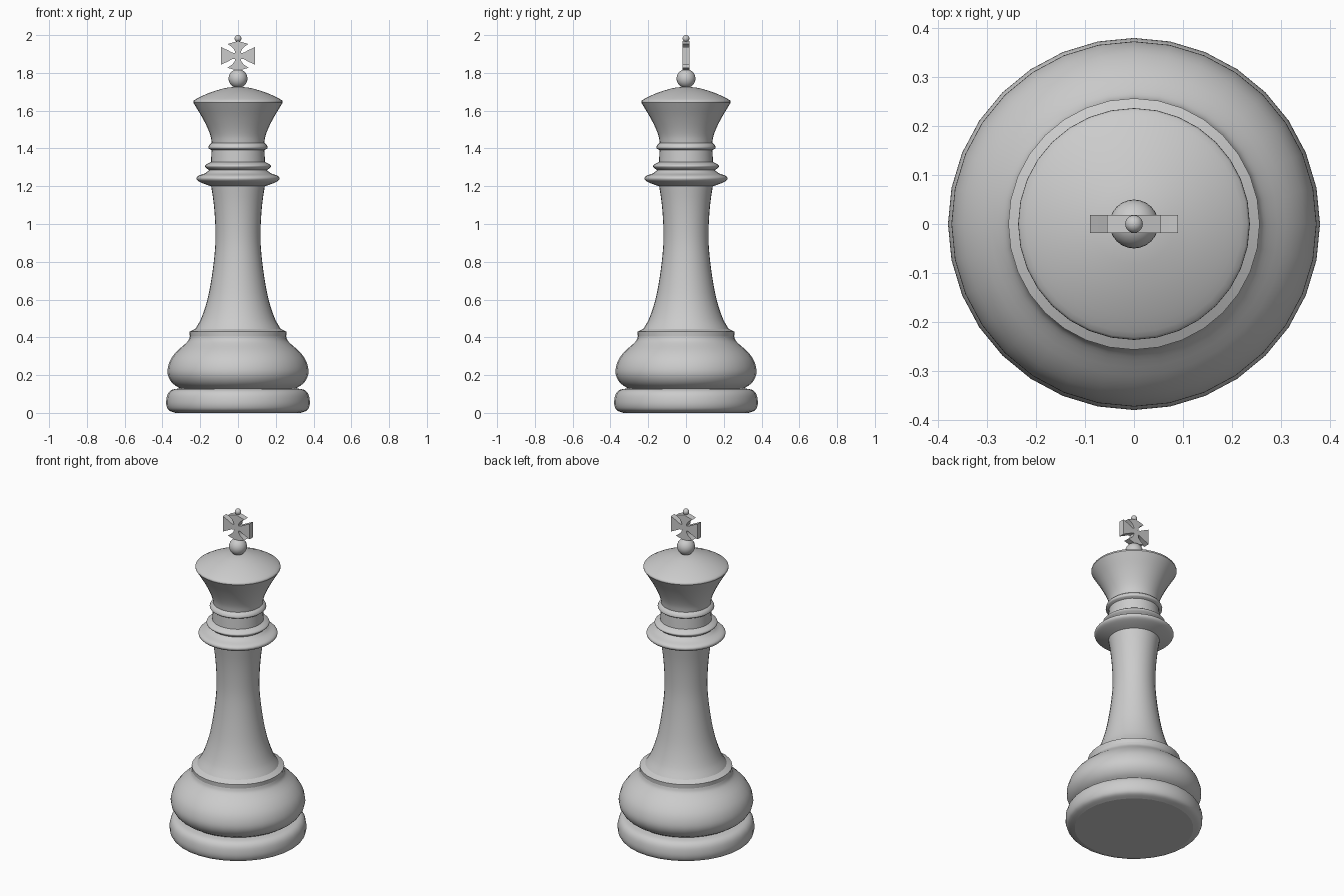
import bpy, bmesh, math
from mathutils import Vector

if "Cube" in bpy.data.objects:
    bpy.data.objects.remove(bpy.data.objects["Cube"])

SEGS = 32


def finish(name, bm, angle=40):
    bmesh.ops.recalc_face_normals(bm, faces=bm.faces)
    mesh = bpy.data.meshes.new(name)
    bm.to_mesh(mesh)
    bm.free()
    ob = bpy.data.objects.new(name, mesh)
    bpy.context.collection.objects.link(ob)
    bpy.ops.object.select_all(action='DESELECT')
    ob.select_set(True)
    bpy.context.view_layer.objects.active = ob
    bpy.ops.object.shade_smooth_by_angle(angle=math.radians(angle))
    return ob


def spline(pts, steps):
    # Catmull-Rom through the profile points
    p = [Vector(q) for q in pts]
    p = [2 * p[0] - p[1]] + p + [2 * p[-1] - p[-2]]
    out = []
    for a, b, c, d in zip(p, p[1:], p[2:], p[3:]):
        for i in range(steps):
            t = i / steps
            out.append(0.5 * (2 * b + (c - a) * t + (2 * a - 5 * b + 4 * c - d) * t * t
                              + (3 * b - a - 3 * c + d) * t ** 3))
    return out + [p[-2]]


def lathe(name, pts, steps=3):
    # pts are (radius, height); radius 0 closes the surface on the axis
    bm = bmesh.new()
    prof = spline(pts, steps) if steps > 1 else [Vector(q) for q in pts]
    verts = [bm.verts.new((max(r, 0), 0, z)) for r, z in prof]
    edges = [bm.edges.new(e) for e in zip(verts, verts[1:])]
    bmesh.ops.spin(bm, geom=verts + edges, cent=(0, 0, 0), axis=(0, 0, 1),
                   angle=math.tau, steps=SEGS, use_merge=False)
    bmesh.ops.remove_doubles(bm, verts=bm.verts, dist=1e-5)
    return finish(name, bm)


def ball(name, radius, z):
    bm = bmesh.new()
    bmesh.ops.create_uvsphere(bm, u_segments=24, v_segments=14, radius=radius)
    bmesh.ops.translate(bm, verts=bm.verts, vec=(0, 0, z))
    return finish(name, bm)


# foot and body
lathe("foot_underside", [(0, 0), (0.33, 0.0)], 1)
lathe("foot", [(0.33, 0), (0.365, 0.013), (0.378, 0.035), (0.38, 0.065),
               (0.372, 0.1), (0.35, 0.122), (0.308, 0.13)])
lathe("lower_bulge", [(0.308, 0.13), (0.345, 0.155), (0.368, 0.19), (0.373, 0.23),
                      (0.358, 0.28), (0.325, 0.325), (0.28, 0.365), (0.262, 0.385),
                      (0.255, 0.405)])
lathe("bulge_rim", [(0.255, 0.405), (0.257, 0.43), (0.226, 0.445)], 1)
lathe("stem", [(0.226, 0.445), (0.195, 0.5), (0.162, 0.6), (0.139, 0.72),
               (0.124, 0.84), (0.119, 0.93), (0.122, 1.03), (0.13, 1.12),
               (0.142, 1.2)])

# collar rings
lathe("large_collar", [(0.142, 1.2), (0.18, 1.213), (0.212, 1.228), (0.22, 1.243),
                       (0.208, 1.256), (0.175, 1.268), (0.153, 1.285)])
lathe("small_collar", [(0.153, 1.285), (0.172, 1.3), (0.174, 1.31), (0.16, 1.32),
                       (0.143, 1.328)])
lathe("neck", [(0.143, 1.328), (0.14, 1.392)], 1)
lathe("neck_ring", [(0.14, 1.392), (0.155, 1.4), (0.157, 1.408), (0.151, 1.42),
                    (0.139, 1.43)])

# flared head and shallow dome
lathe("head", [(0.139, 1.43), (0.145, 1.465), (0.162, 1.51), (0.19, 1.565),
               (0.22, 1.615), (0.237, 1.643)])
lathe("head_dome", [(0.237, 1.643), (0.232, 1.655), (0.19, 1.678), (0.13, 1.702),
                    (0.06, 1.721), (0, 1.726)])
ball("finial_ball", 0.05, 1.77)
ball("tip_ball", 0.018, 1.982)

# cross with four flared arms, one arm outline repeated by rotation
half = [(0.015, 0.015), (0.032, 0.018), (0.05, 0.03), (0.068, 0.053), (0.089, 0.047)]
arm = [(x, -w) for x, w in half] + [(x, w) for x, w in reversed(half[1:])]
# upright arms end in a slight peak, side arms are flat
side = [(0.015, -0.015), (0.03, -0.017), (0.05, -0.028), (0.068, -0.047), (0.09, -0.047),
        (0.09, 0.047), (0.068, 0.047), (0.05, 0.028), (0.03, 0.017)]
side = [p for p in side if abs(p[0] - 0.068) > 1e-6]
upright = [(0.015, -0.015), (0.03, -0.018), (0.045, -0.03), (0.063, -0.055), (0.079, 0),
           (0.063, 0.055), (0.045, 0.03), (0.03, 0.018)]
bm = bmesh.new()
outline = []
for i, pts in enumerate((side, upright, side, upright)):
    c, s = round(math.cos(i * math.pi / 2)), round(math.sin(i * math.pi / 2))
    outline += [(x * c - y * s, x * s + y * c) for x, y in pts]
face = bm.faces.new([bm.verts.new((x, -0.018, z + 1.89)) for x, z in outline])
ext = bmesh.ops.extrude_face_region(bm, geom=[face])
bmesh.ops.translate(bm, vec=(0, 0.036, 0),
                    verts=[v for v in ext["geom"] if isinstance(v, bmesh.types.BMVert)])
finish("top_cross", bm, 30)
